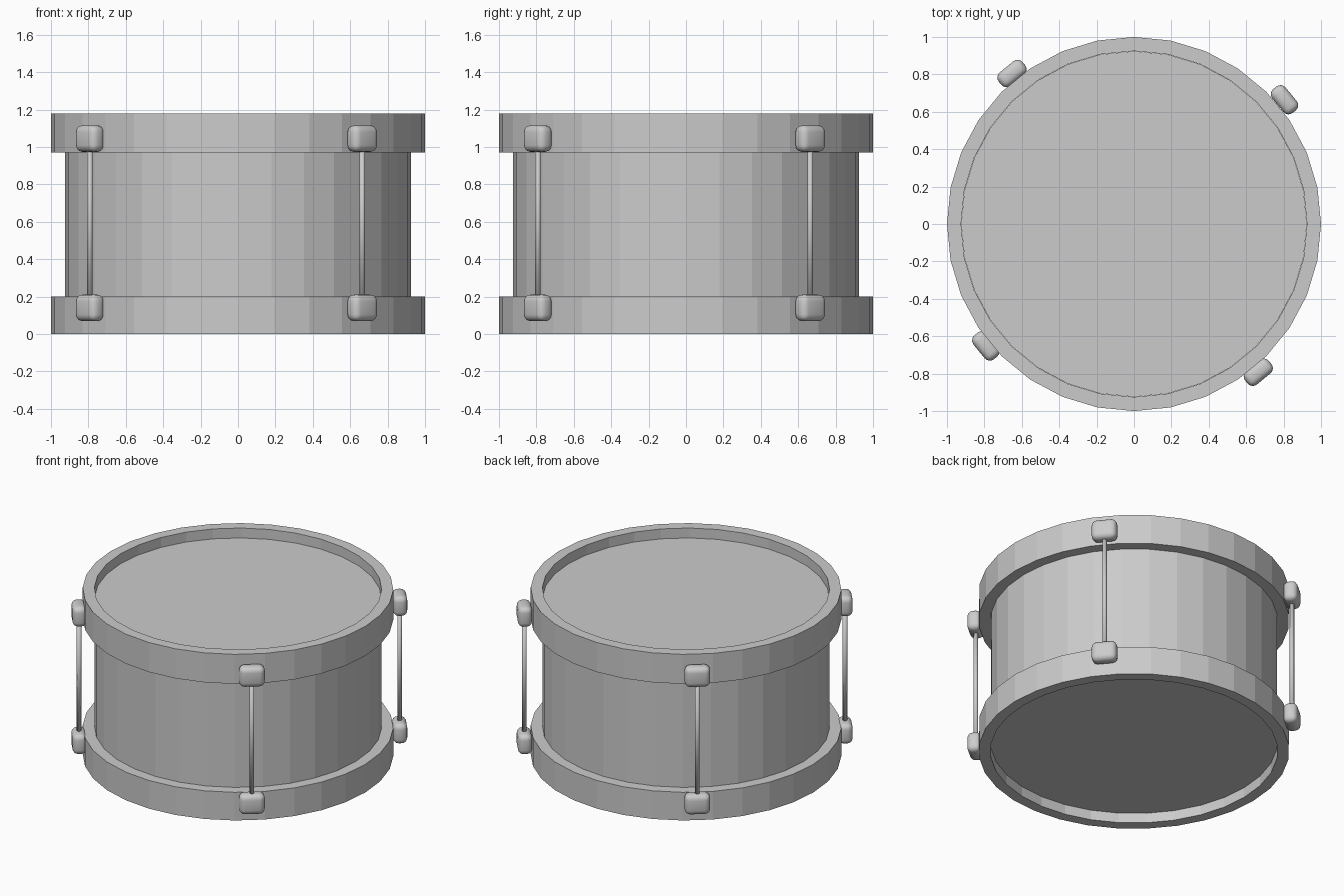
import bpy, bmesh
from math import cos, sin, pi, radians

cube = bpy.data.objects.get("Cube")
if cube:
    bpy.data.objects.remove(cube, do_unlink=True)

GREY = (0.6, 0.6, 0.6, 1.0)
mat = bpy.data.materials.new("plain grey")
mat.use_nodes = True
mat.diffuse_color = GREY
mat.node_tree.nodes["Principled BSDF"].inputs["Base Color"].default_value = GREY

SIDES = 32
HEIGHT = 1.18


def add_object(name, bm, smooth=False):
    bmesh.ops.recalc_face_normals(bm, faces=bm.faces)
    mesh = bpy.data.meshes.new(name)
    bm.to_mesh(mesh)
    bm.free()
    mesh.materials.append(mat)
    for face in mesh.polygons:
        face.use_smooth = smooth
    obj = bpy.data.objects.new(name, mesh)
    bpy.context.collection.objects.link(obj)
    return obj


def lathe(name, profile, closed):
    """Spin an (r, z) profile; open profiles are capped with flat discs."""
    bm = bmesh.new()
    rings = [[bm.verts.new((r * cos(2 * pi * i / SIDES), r * sin(2 * pi * i / SIDES), z))
              for i in range(SIDES)] for r, z in profile]
    pairs = list(zip(rings, rings[1:]))
    if closed:
        pairs.append((rings[-1], rings[0]))
    else:
        bm.faces.new(rings[0])
        bm.faces.new(rings[-1])
    for a, b in pairs:
        for i in range(SIDES):
            j = (i + 1) % SIDES
            bm.faces.new((a[i], a[j], b[j], b[i]))
    return add_object(name, bm)


def hoop(name, low, high):
    lathe(name, [(0.925, low), (1, low), (1, high), (0.925, high)], True)


# Shell with the two flat skins, set back inside the hoops
lathe("shell_and_skins", [(0.924, 0.07), (0.924, 1.11)], False)
hoop("bottom_hoop", 0, 0.2)
hoop("top_hoop", 0.97, HEIGHT)


def lug(name, x, y, z, angle):
    bm = bmesh.new()
    bmesh.ops.create_cube(bm, size=1)
    bmesh.ops.scale(bm, vec=(0.092, 0.165, 0.142), verts=bm.verts)
    obj = add_object(name, bm, True)
    obj.location = (x, y, z)
    obj.rotation_euler.z = angle
    bevel = obj.modifiers.new("rounding", 'BEVEL')
    bevel.width = 0.036
    bevel.segments = 4


def rod(name, x, y):
    bm = bmesh.new()
    bmesh.ops.create_cone(bm, cap_ends=True, segments=12, radius1=0.015,
                          radius2=0.015, depth=0.9)
    obj = add_object(name, bm, True)
    obj.location = (x, y, HEIGHT / 2)


# Four tension rods, each held by a rounded lug on either hoop
for i, side in enumerate(("front_left", "back_left", "back_right", "front_right")):
    angle = radians(-50.5 + 90 * i)
    x, y = 0.006 + 1.035 * cos(angle), 0.006 + 1.035 * sin(angle)
    rod(side + "_rod", x, y)
    lug(side + "_bottom_lug", x, y, 0.14, angle)
    lug(side + "_top_lug", x, y, 1.045, angle)
